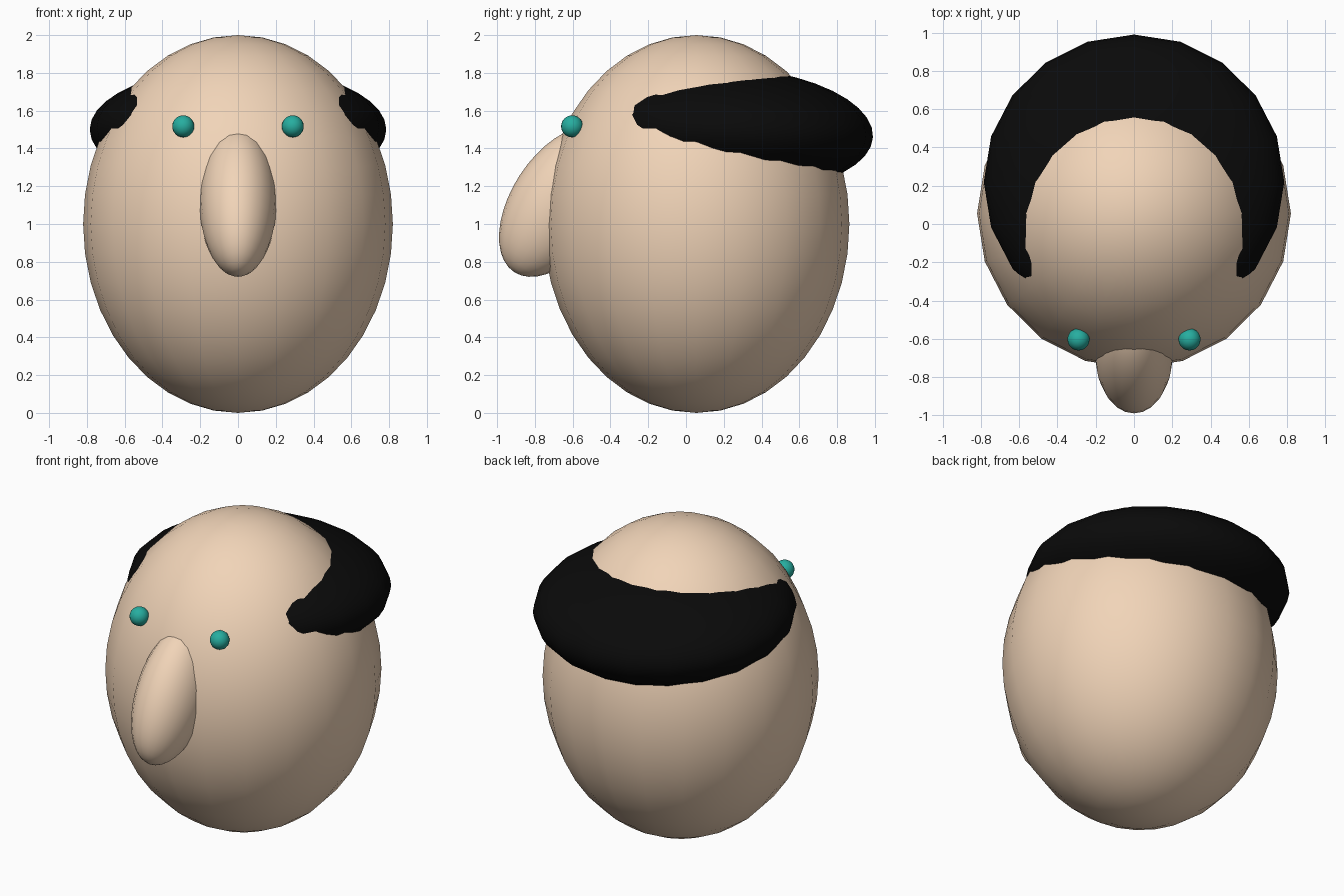
import bpy
import math

cube = bpy.data.objects.get("Cube")
if cube:
    bpy.data.objects.remove(cube, do_unlink=True)


def make_material(name, rgb, roughness=0.6):
    mat = bpy.data.materials.new(name)
    mat.use_nodes = True
    color = (*rgb, 1.0)
    mat.diffuse_color = color
    shader = mat.node_tree.nodes["Principled BSDF"]
    shader.inputs["Base Color"].default_value = color
    shader.inputs["Roughness"].default_value = roughness
    return mat


def ellipsoid(name, center, radii, mat, tilt=0.0):
    """Smooth sphere stretched to the given radii and tilted about x (degrees)."""
    bpy.ops.mesh.primitive_uv_sphere_add(segments=20, ring_count=20, radius=1, location=center)
    obj = bpy.context.object
    obj.name = name
    obj.scale = radii
    obj.rotation_euler.x = math.radians(tilt)
    obj.data.materials.append(mat)
    bpy.ops.object.shade_smooth()
    return obj


skin = make_material("skin", (0.88, 0.66, 0.48))
black = make_material("black_hair", (0.003, 0.003, 0.003))
teal = make_material("teal_eye", (0.02, 0.42, 0.35), 0.4)

# Egg-shaped head
ellipsoid("head", (0, 0.055, 1.0), (0.82, 0.81, 1.0), skin)

# Long drooping nose, its top sunk into the face
ellipsoid("nose", (0, -0.666, 1.12), (0.205, 0.255, 0.447), skin, tilt=-33)

# Flattened hair band that the bald crown pokes through
ellipsoid("hair", (0, 0.22, 1.5), (0.785, 0.771, 0.33), black, tilt=-3)

# Bead eyes
for side, label in ((1, "left"), (-1, "right")):
    ellipsoid(label + "_eye", (0.29 * side, -0.603, 1.517), (0.058,) * 3, teal)
